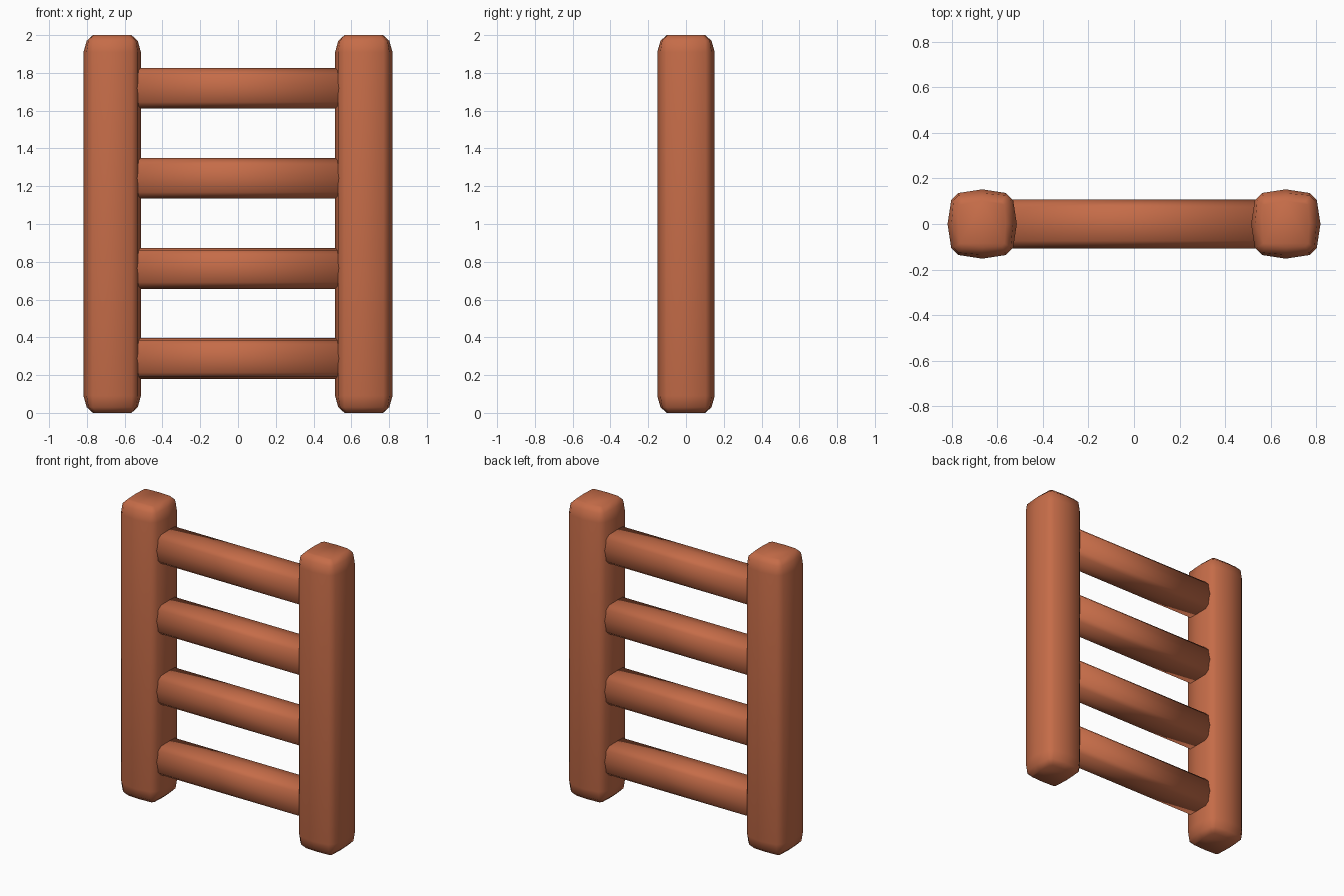
import bpy, bmesh, math
from mathutils import Matrix

if "Cube" in bpy.data.objects:
    bpy.data.objects.remove(bpy.data.objects["Cube"])

clay = bpy.data.materials.new("terracotta")
clay.diffuse_color = (0.56, 0.15, 0.065, 1)
clay.use_nodes = True
clay.node_tree.nodes["Principled BSDF"].inputs["Base Color"].default_value = clay.diffuse_color


def section(mid, a, b):
    """Twelve-sided rounded square with slightly bulging sides."""
    quarter = [(mid, 0), (b, a), (a, b)]
    pts = []
    for i in range(4):
        c, s = round(math.cos(i * math.pi / 2)), round(math.sin(i * math.pi / 2))
        pts += [(x * c - y * s, x * s + y * c) for x, y in quarter]
    return pts


def loft(name, rings, matrix):
    """Skin a stack of (height, section) rings and cap both ends."""
    bm = bmesh.new()
    loops = [[bm.verts.new((x, y, z)) for x, y in sec] for z, sec in rings]
    n = len(loops[0])
    for lo, hi in zip(loops, loops[1:]):
        for i in range(n):
            j = (i + 1) % n
            bm.faces.new((lo[i], lo[j], hi[j], hi[i]))
    bm.faces.new(loops[0][::-1])
    bm.faces.new(loops[-1])
    bm.transform(matrix)
    bmesh.ops.recalc_face_normals(bm, faces=bm.faces)
    for f in bm.faces:
        f.smooth = True
    me = bpy.data.meshes.new(name)
    bm.to_mesh(me)
    bm.free()
    me.materials.append(clay)
    ob = bpy.data.objects.new(name, me)
    bpy.context.collection.objects.link(ob)


# Side posts with softened ends
full = section(0.152, 0.104, 0.136)
shoulder = section(0.135, 0.103, 0.126)
tip = section(0.102, 0.085, 0.098)
post = [(0, tip), (0.03, shoulder), (0.09, full),
        (1.91, full), (1.97, shoulder), (2, tip)]
for side, x in (("left", -0.666), ("right", 0.666)):
    loft(side + "_post", post, Matrix.Translation((x, 0, 0)))

# Rungs running into the posts
bar = section(0.108, 0.074, 0.097)
for k in range(4):
    place = Matrix.Translation((0, 0, 0.288 + 0.477 * k)) @ Matrix.Rotation(math.pi / 2, 4, 'Y')
    loft(f"rung_{k + 1}", [(-0.6, bar), (0.6, bar)], place)
